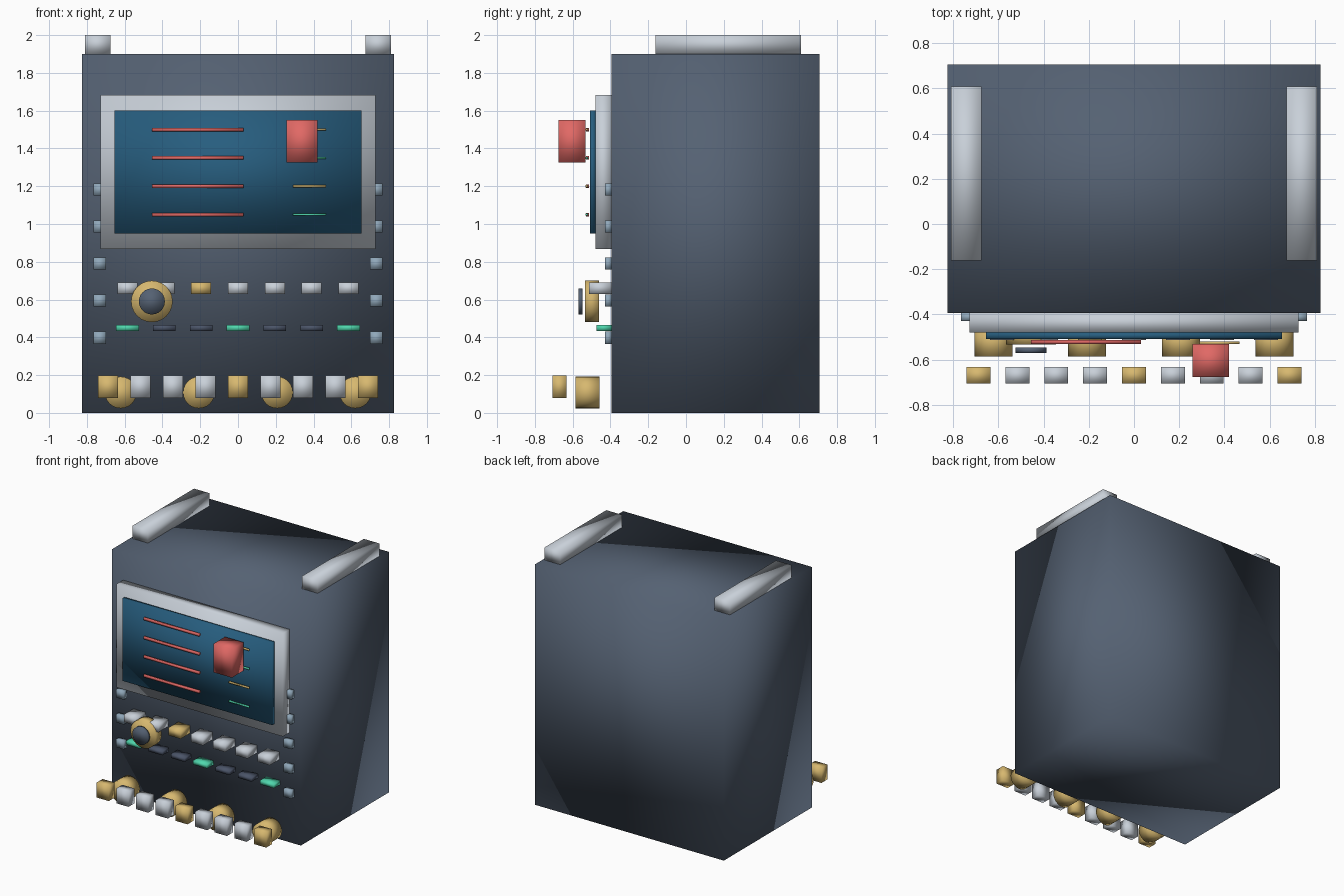
import bpy
from math import pi

old = bpy.data.objects.get("Cube")
if old:
    bpy.data.objects.remove(old, do_unlink=True)


def material(name, rgb):
    mat = bpy.data.materials.new(name)
    mat.use_nodes = True
    mat.diffuse_color = (*rgb, 1)
    mat.node_tree.nodes["Principled BSDF"].inputs["Base Color"].default_value = (*rgb, 1)
    return mat


slate = material("slate", (0.09, 0.12, 0.17))
silver = material("silver", (0.58, 0.63, 0.69))
screen_blue = material("screen_blue", (0.02, 0.11, 0.21))
red = material("red", (0.75, 0.14, 0.13))
gold = material("gold", (0.68, 0.48, 0.16))
green = material("green", (0.08, 0.68, 0.42))
steel = material("steel_blue", (0.28, 0.39, 0.49))
navy = material("dark_key", (0.07, 0.09, 0.14))


def finish(name, mat):
    obj = bpy.context.object
    obj.name = name
    obj.data.materials.append(mat)
    bpy.ops.object.shade_smooth()
    return obj


def box(name, mat, x, y, z):
    """Box from (low, high) ranges on each axis, with soft shared normals."""
    spans = (x, y, z)
    bpy.ops.mesh.primitive_cube_add(size=1, location=[(a + b) / 2 for a, b in spans])
    obj = bpy.context.object
    for v in obj.data.vertices:
        v.co = [c * (b - a) for c, (a, b) in zip(v.co, spans)]
    return finish(name, mat)


def around(centre, half):
    return centre - half, centre + half


def disc(name, mat, x, z, radius, y):
    """Cylinder whose axis runs front to back."""
    bpy.ops.mesh.primitive_cylinder_add(
        vertices=24, radius=radius, depth=y[1] - y[0],
        location=(x, sum(y) / 2, z), rotation=(pi / 2, 0, 0))
    return finish(name, mat)


# Cabinet and the two top rails
front = -0.394
box("cabinet", slate, (-0.825, 0.825), (front, 0.706), (0, 1.9))
for side, sx in (("left", 1), ("right", -1)):
    box(side + "_top_rail", silver, around(sx * 0.742, 0.068), (-0.162, 0.608), (1.9, 2))

# Display with its raised frame
box("screen_frame", silver, around(0, 0.728), (-0.48, front), (0.868, 1.682))
box("screen", screen_blue, around(0, 0.655), (-0.509, -0.48), (0.95, 1.6))

# Display lines
for i in range(4):
    z = 1.5 - 0.15 * i
    box(f"long_line_{i}", red, (-0.456, 0.03), (-0.53, -0.513), around(z, 0.009))
    box(f"short_line_{i}", (gold, green)[i % 2], (0.29, 0.466),
        (-0.532, -0.52), around(z, 0.006))
box("red_block", red, (0.258, 0.42), (-0.676, -0.531), (1.325, 1.55))

# Side studs
for i in range(5):
    for side, sx in (("left", 1), ("right", -1)):
        box(f"{side}_stud_{i}", steel, around(sx * 0.732, 0.033),
            (-0.43, front), around(1.182 - 0.196 * i, 0.032))

# Two rows of panel buttons
for i in range(7):
    x = 0.195 * (i - 3)
    box(f"upper_button_{i}", gold if i == 2 else silver, around(x, 0.053),
        (-0.514, front), around(0.66, 0.03))
    box(f"lower_button_{i}", green if i % 3 == 0 else navy, around(x, 0.06),
        (-0.474, front), around(0.45, 0.016))

# Dial
disc("dial", gold, -0.456, 0.59, 0.11, (-0.534, -0.46))
disc("dial_cap", slate, -0.456, 0.59, 0.069, (-0.57, -0.547))

# Bottom knobs and the key row before them
for i in range(4):
    disc(f"knob_{i}", gold, 0.414 * (i - 1.5), 0.108, 0.084, (-0.586, -0.458))
for i in range(9):
    box(f"key_{i}", gold if i % 4 == 0 else silver, around(0.172 * (i - 4), 0.053),
        (-0.706, -0.632), (0.08, 0.198))
